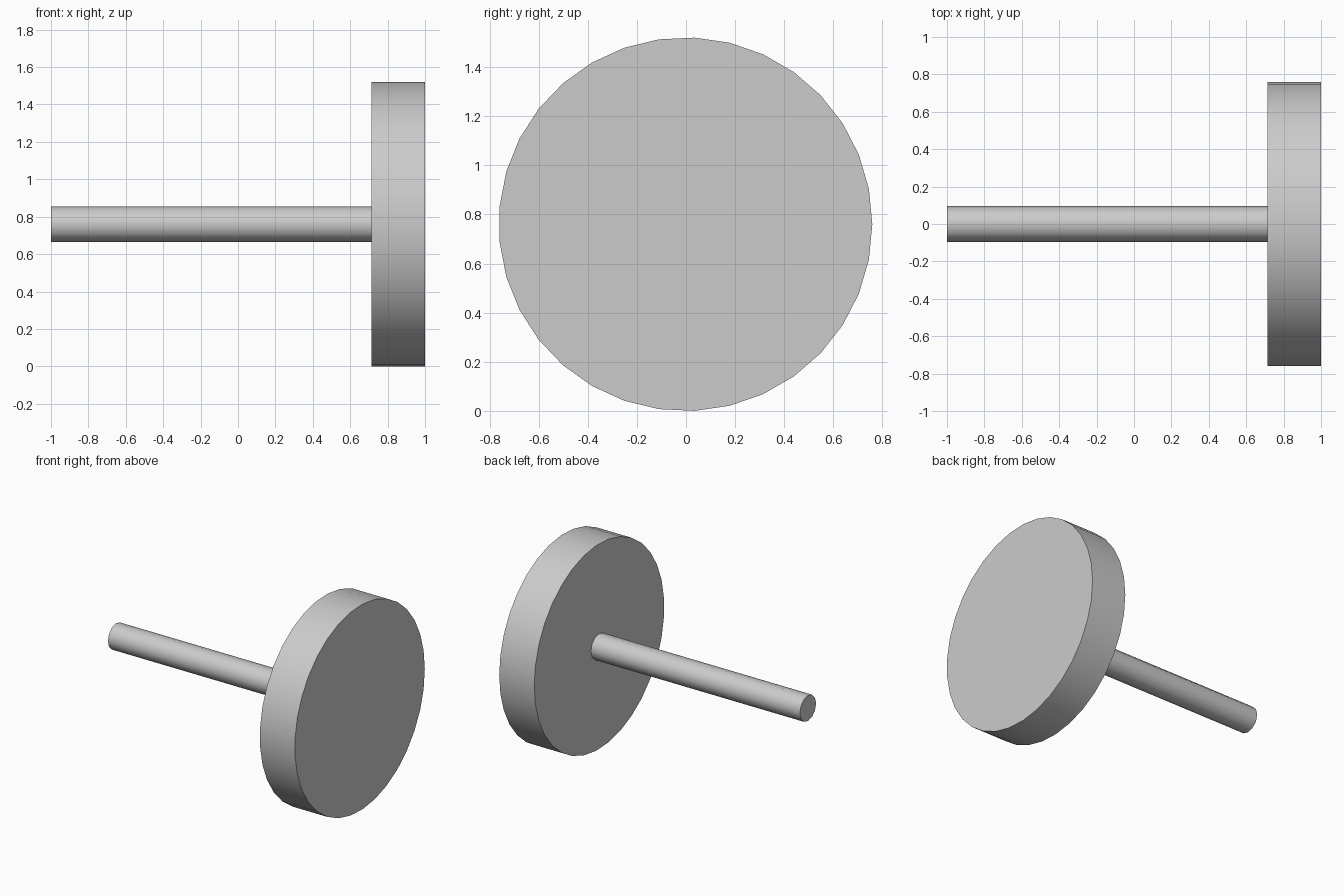
import bpy
import math
from mathutils import Matrix

default = bpy.data.objects.get("Cube")
if default:
    bpy.data.objects.remove(default, do_unlink=True)

# Plain grey for the whole model
grey = bpy.data.materials.new("light_grey")
grey.use_nodes = True
colour = (0.6, 0.6, 0.6, 1)
grey.diffuse_color = colour
grey.node_tree.nodes["Principled BSDF"].inputs["Base Color"].default_value = colour

AXIS_Z = 0.76


def cylinder_along_x(name, x0, x1, radius, sides, first_angle, y=0):
    """Capped cylinder along x; first_angle turns its first corner away from +y."""
    bpy.ops.mesh.primitive_cylinder_add(vertices=sides, radius=radius, depth=x1 - x0)
    obj = bpy.context.object
    obj.name = name
    # Primitive corners start on local +y; lay the axis along x
    turn = Matrix.Rotation(first_angle, 4, 'X') @ Matrix.Rotation(math.pi / 2, 4, 'Y')
    obj.data.transform(turn)
    obj.location = ((x0 + x1) / 2, y, AXIS_Z)
    obj.data.materials.append(grey)
    bpy.ops.object.shade_smooth_by_angle(angle=math.radians(40))
    return obj


# Wide disc at one end, thin rod reaching out from its centre
cylinder_along_x("disc", 0.713, 1.0, 0.761, 33, 0, y=-0.002)
cylinder_along_x("rod", -1.0, 0.713, 0.095, 12, math.pi)
